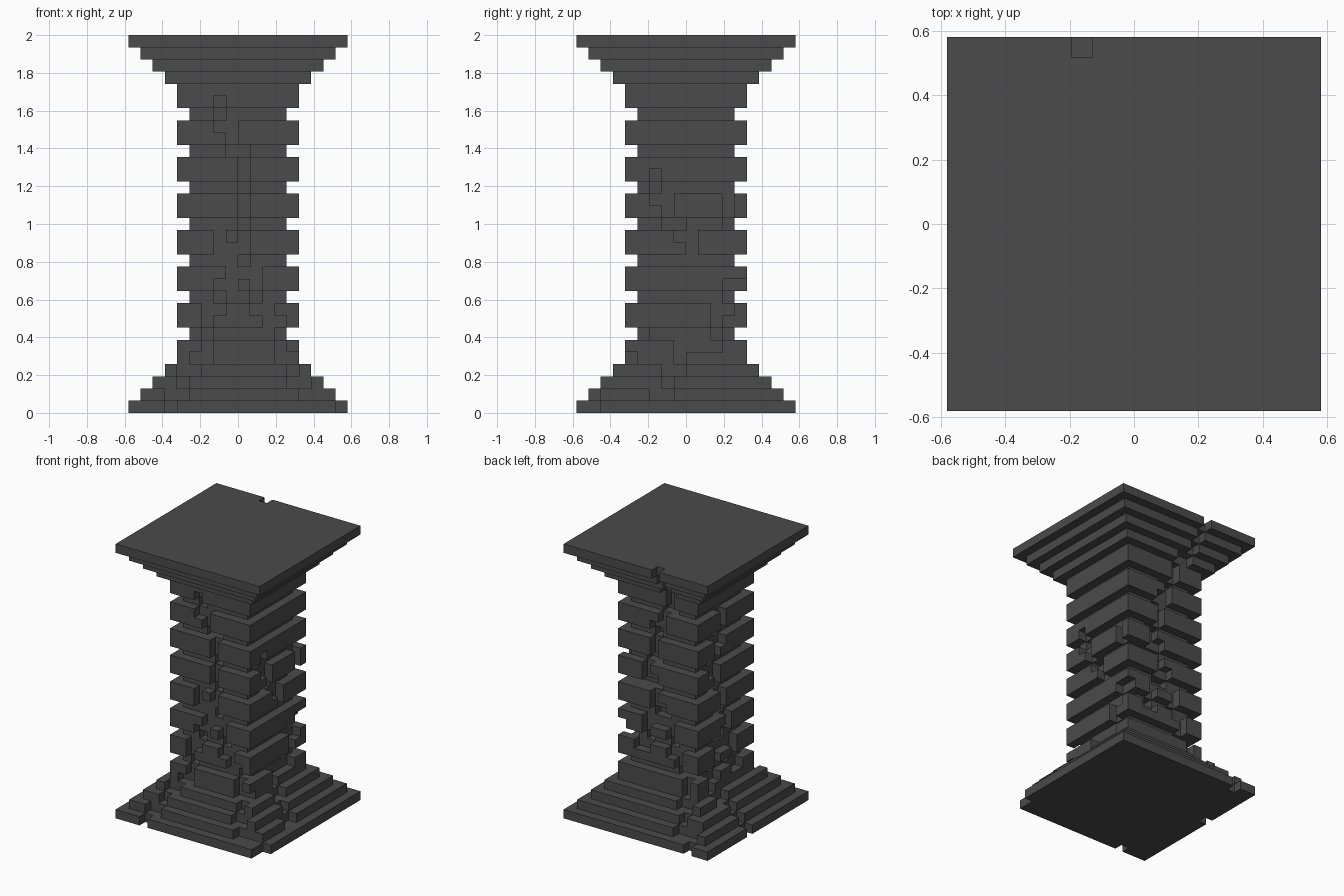
import bpy
import bmesh

if "Cube" in bpy.data.objects:
    bpy.data.objects.remove(bpy.data.objects["Cube"], do_unlink=True)

U = 2 / 31  # block size

stone = bpy.data.materials.new("dark_stone")
stone.use_nodes = True
stone.diffuse_color = (0.07, 0.07, 0.07, 1)
bsdf = stone.node_tree.nodes["Principled BSDF"]
bsdf.inputs["Base Color"].default_value = (0.07, 0.07, 0.07, 1)
bsdf.inputs["Roughness"].default_value = 0.9


def half(z):
    """Half width of a course: stepped foot and capital, ribbed shaft."""
    if z < 4:
        return 9 - z
    if z > 26:
        return z - 21
    return 4 if z % 3 == 0 else 5


blocks = {(x, y, z) for z in range(31)
          for x in range(-half(z), half(z)) for y in range(-half(z), half(z))}


def carve(side, col, z):
    """Take away one surface block."""
    h = half(z)
    blocks.discard({"front": (col, -h, z), "back": (col, h - 1, z),
                    "right": (h - 1, col, z), "left": (-h, col, z)}[side])


def crack(side, *path):
    """Carve a stepped crack downwards: straight down, then across."""
    for (c0, z0), (c1, z1) in zip(path, path[1:]):
        for z in range(z1, z0 + 1):
            carve(side, c0, z)
        for col in range(min(c0, c1), max(c0, c1) + 1):
            carve(side, col, z1)


# Front: one long crack that forks above the foot
crack("front", (-2, 25), (-1, 23), (0, 21), (-1, 11), (-2, 10), (-3, 8),
      (-4, 4), (-5, 3), (-6, 1), (-6, 0))
crack("front", (-2, 14), (-1, 13))
crack("front", (0, 11), (1, 11), (2, 8), (3, 7), (4, 4), (5, 2), (7, 1))

# Right side
crack("right", (-3, 19), (-2, 17), (-1, 15), (0, 14), (0, 13))
crack("right", (3, 17), (4, 15))
crack("right", (4, 10), (3, 10), (2, 8), (-1, 5), (-2, 3), (-3, 1))

# Back: from the rim of the capital to the foot
crack("back", (-3, 30), (-2, 27), (-1, 24), (0, 22), (1, 18), (2, 15))
crack("back", (1, 18), (0, 16), (-1, 13), (-2, 11), (-3, 8), (-4, 6),
      (-5, 3), (-7, 1), (-7, 0))
crack("back", (0, 13), (1, 11), (2, 8))

# Left side
crack("left", (0, 23), (1, 20), (2, 17))
crack("left", (1, 17), (0, 15), (-1, 12), (0, 10), (1, 8), (2, 5), (1, 3), (1, 0))
crack("left", (-1, 10), (-2, 8), (-3, 5))

# Broken corner of the base slab
blocks -= {(8, -9, 0), (8, -8, 0)}

# Outer faces of the blocks
bm = bmesh.new()
verts = {}


def corner(p):
    if p not in verts:
        verts[p] = bm.verts.new([c * U for c in p])
    return verts[p]


for cell in blocks:
    for axis in range(3):
        for step in (0, 1):
            near = list(cell)
            near[axis] += 2 * step - 1
            if tuple(near) in blocks:
                continue
            a, b = (axis + 1) % 3, (axis + 2) % 3
            ring = []
            for da, db in ((0, 0), (1, 0), (1, 1), (0, 1)):
                p = list(cell)
                p[axis] += step
                p[a] += da
                p[b] += db
                ring.append(corner(tuple(p)))
            bm.faces.new(ring if step else ring[::-1])

# Merge coplanar block faces into clean slabs
bmesh.ops.dissolve_limit(bm, angle_limit=0.01, verts=bm.verts[:], edges=bm.edges[:])
mesh = bpy.data.meshes.new("cracked_pillar")
bm.to_mesh(mesh)
bm.free()
mesh.materials.append(stone)
pillar = bpy.data.objects.new("cracked_pillar", mesh)
bpy.context.collection.objects.link(pillar)
